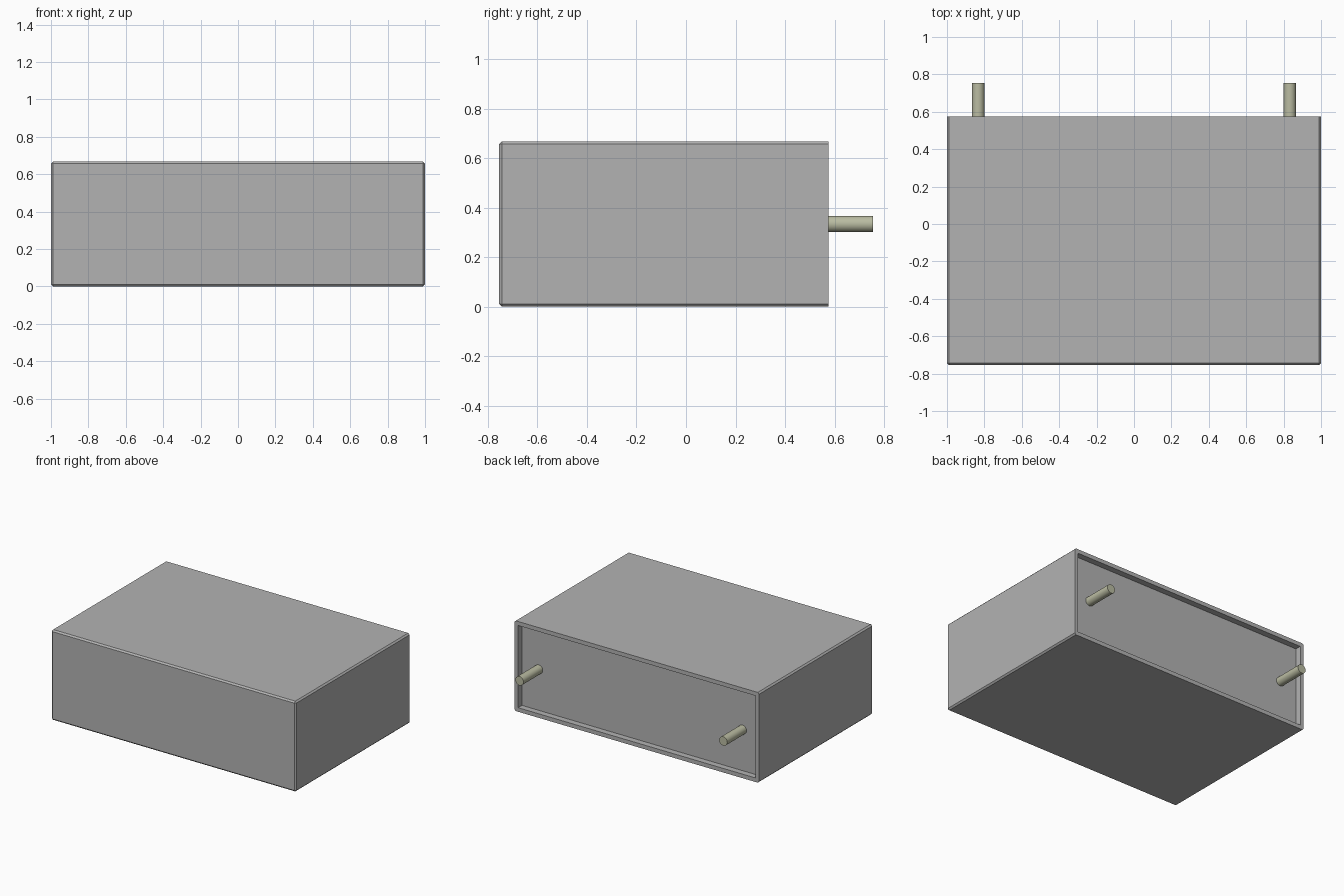
import bpy
import bmesh
import math

cube = bpy.data.objects.get("Cube")
if cube:
    bpy.data.objects.remove(cube, do_unlink=True)


def make_material(name, colour):
    mat = bpy.data.materials.new(name)
    mat.use_nodes = True
    mat.diffuse_color = colour
    mat.node_tree.nodes["Principled BSDF"].inputs["Base Color"].default_value = colour
    return mat


grey = make_material("grey", (0.45, 0.45, 0.45, 1))
beige = make_material("pale olive", (0.49, 0.50, 0.36, 1))

# Overall sizes
HEIGHT = 0.667
FRONT, BACK = -0.755, 0.575
PIN_END = 0.755
WALL, RECESS, CHAMFER = 0.03, 0.045, 0.011
PIN_X, PIN_RADIUS = 0.833, 0.033

# Case: chamfered box with a sharp rear rim and a recessed rear panel
bm = bmesh.new()
bmesh.ops.create_cube(bm, size=1)
for v in bm.verts:
    v.co = (v.co.x * 2,
            FRONT + (v.co.y + 0.5) * (BACK - FRONT),
            (v.co.z + 0.5) * HEIGHT)
edges = [e for e in bm.edges if min(v.co.y for v in e.verts) < BACK - 0.01]
bmesh.ops.bevel(bm, geom=edges, offset=CHAMFER, segments=1, affect='EDGES')
bm.normal_update()
rear = max(bm.faces, key=lambda f: f.calc_center_median().y)
bmesh.ops.inset_region(bm, faces=[rear], thickness=WALL, use_even_offset=True)
panel = bmesh.ops.extrude_discrete_faces(bm, faces=[rear])["faces"][0]
for v in panel.verts:
    v.co.y -= RECESS
bmesh.ops.recalc_face_normals(bm, faces=bm.faces)
mesh = bpy.data.meshes.new("case")
bm.to_mesh(mesh)
bm.free()
mesh.materials.append(grey)
case = bpy.data.objects.new("case", mesh)
bpy.context.collection.objects.link(case)

# Rear pins, rooted in the recessed panel
start = BACK - RECESS - 0.01
for name, side in (("left_pin", 1), ("right_pin", -1)):
    bpy.ops.mesh.primitive_cylinder_add(
        vertices=32, radius=PIN_RADIUS, depth=PIN_END - start,
        location=(side * PIN_X, (start + PIN_END) / 2, HEIGHT / 2),
        rotation=(math.pi / 2, 0, 0))
    pin = bpy.context.object
    pin.name = name
    pin.data.materials.append(beige)
    bpy.ops.object.shade_smooth_by_angle(angle=math.radians(30))
